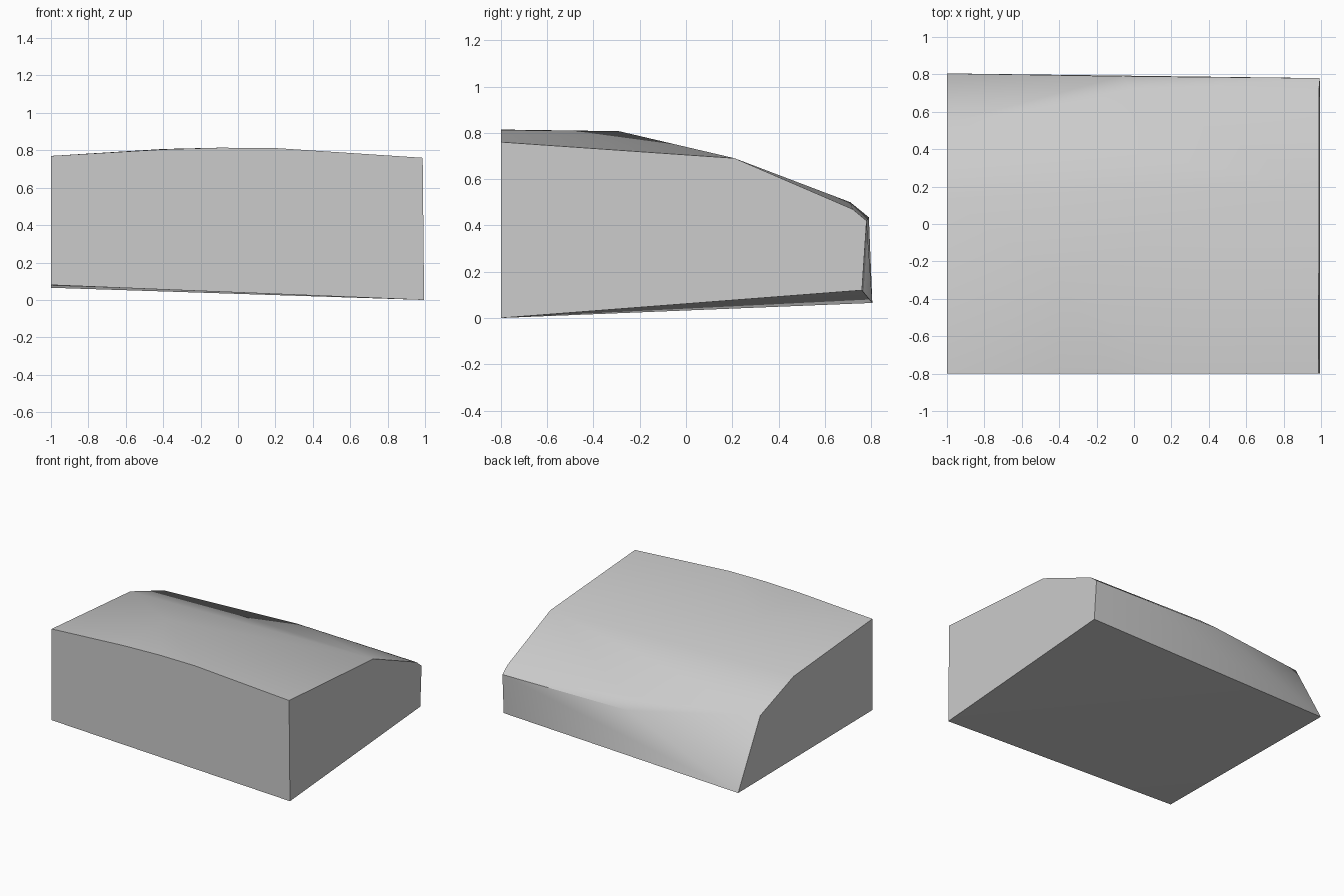
import bpy, bmesh, math

cube = bpy.data.objects.get("Cube")
if cube:
    bpy.data.objects.remove(cube, do_unlink=True)

# Plain grey material
grey = bpy.data.materials.new("light grey")
grey.use_nodes = True
colour = (0.6, 0.6, 0.6, 1)
grey.diffuse_color = colour
grey.node_tree.nodes["Principled BSDF"].inputs["Base Color"].default_value = colour

FRONT = -0.8

# Side profiles as (y, z), running from front bottom over the top to back bottom
left_side = [(FRONT, 0), (FRONT, 0.76), (0.21, 0.69), (0.72, 0.47), (0.78, 0.42), (0.76, 0.12)]
right_side = [(FRONT, 0.08), (FRONT, 0.77), (0.14, 0.695), (0.54, 0.55), (0.805, 0.065)]
# Arched front top edge as (x, z)
front_arch = [(-0.4, 0.805), (-0.1, 0.814), (0.2, 0.812)]
# Crown, rear shoulder and rear rim of the domed top
crown = [(-0.4, -0.29, 0.807), (0.0, 0.71, 0.5), (-0.07, 0.79, 0.435)]

points = [(0.995 - 0.01 * z, y, z) for y, z in left_side]
points += [(-1, y, z) for y, z in right_side]
points += [(x, FRONT, z) for x, z in front_arch]
points += crown

# The block is the convex skin around its profiles
bm = bmesh.new()
verts = [bm.verts.new(p) for p in points]
bmesh.ops.convex_hull(bm, input=verts)
bmesh.ops.dissolve_limit(bm, angle_limit=math.radians(0.3), verts=bm.verts, edges=bm.edges)
bmesh.ops.recalc_face_normals(bm, faces=bm.faces)
mesh = bpy.data.meshes.new("domed_block")
bm.to_mesh(mesh)
bm.free()
mesh.materials.append(grey)

block = bpy.data.objects.new("domed_block", mesh)
bpy.context.collection.objects.link(block)
bpy.ops.object.select_all(action="DESELECT")
block.select_set(True)
bpy.context.view_layer.objects.active = block
bpy.ops.object.shade_smooth_by_angle(angle=math.radians(42))
